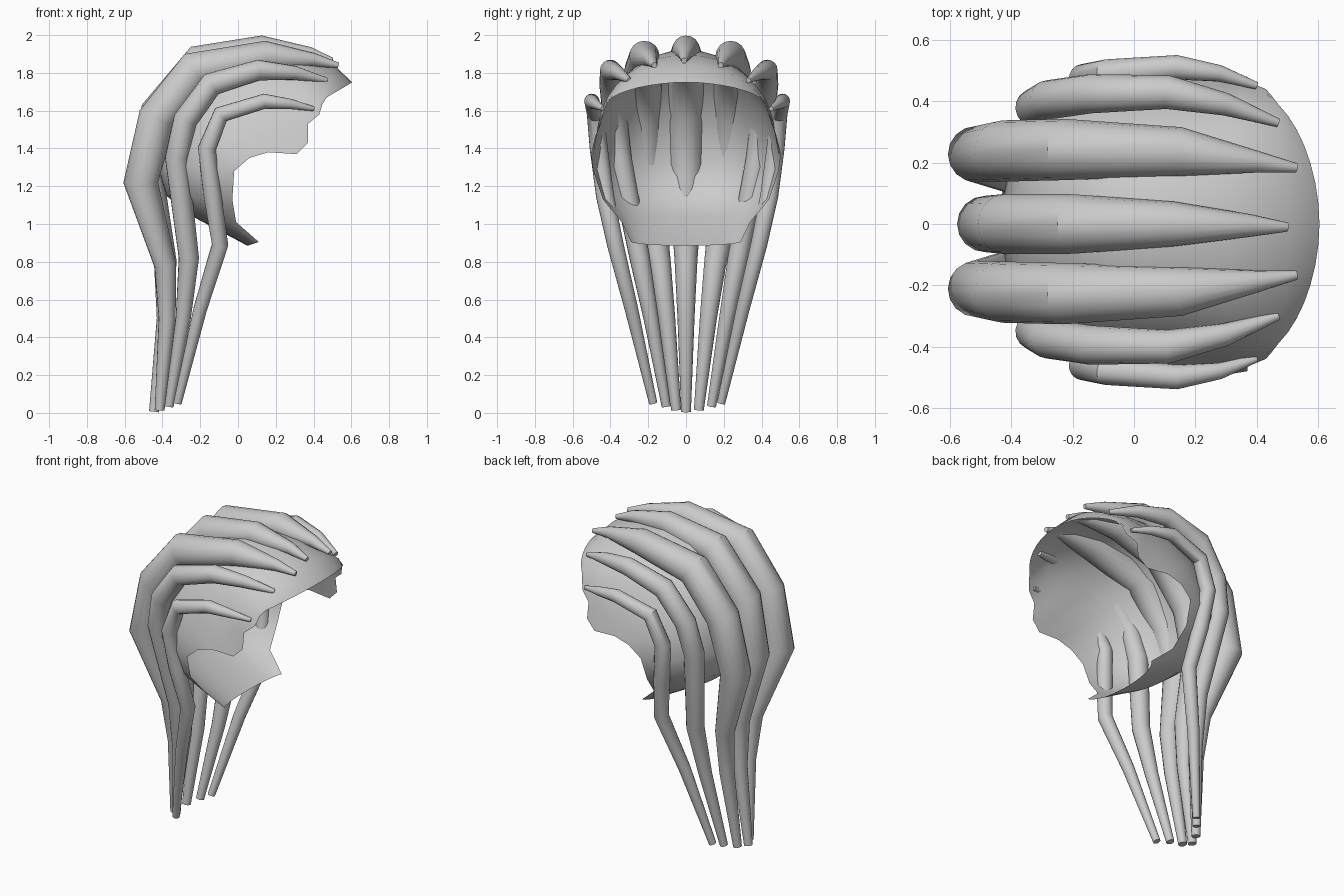
import bpy, bmesh
from math import sin, cos, radians


def activate(ob):
    bpy.ops.object.select_all(action='DESELECT')
    ob.select_set(True)
    bpy.context.view_layer.objects.active = ob


def strand(name, pts, side=1, shift=0.0):
    """Tapered round lock following (x, y, z, radius) points."""
    cu = bpy.data.curves.new(name, 'CURVE')
    cu.dimensions = '3D'
    cu.bevel_depth = 1.0
    cu.bevel_resolution = 6
    cu.use_fill_caps = True
    sp = cu.splines.new('POLY')
    sp.points.add(len(pts) - 1)
    for p, (x, y, z, r) in zip(sp.points, pts):
        p.co = (x, side * y + shift, z, 1)
        p.radius = r
    ob = bpy.data.objects.new(name, cu)
    bpy.context.collection.objects.link(ob)
    activate(ob)
    bpy.ops.object.convert(target='MESH')
    bpy.ops.object.shade_smooth_by_angle(angle=radians(40))


# Locks of hair: centre, then pairs from the crown out to the ears
strand("centre_lock", [
    (.50, -.01, 1.865, .015), (.38, -.005, 1.90, .037), (.13, 0, 1.925, .073),
    (-.20, 0, 1.855, .097), (-.42, 0, 1.59, .098), (-.485, 0, 1.25, .092),
    (-.385, 0, .80, .06), (-.385, 0, .50, .045), (-.445, 0, .006, .026)])

pairs = {
    "crown_lock": (.008, [
        (.53, .175, 1.84, .015), (.40, .195, 1.87, .036), (.15, .228, 1.89, .08),
        (-.23, .235, 1.815, .10), (-.43, .23, 1.56, .10), (-.515, .22, 1.22, .092),
        (-.385, .145, .78, .058), (-.375, .11, .50, .045), (-.415, .06, .015, .026)]),
    "side_lock": (.015, [
        (.47, .315, 1.76, .014), (.30, .375, 1.80, .037), (.11, .415, 1.815, .055),
        (-.14, .41, 1.74, .064), (-.28, .39, 1.55, .064), (-.325, .365, 1.35, .062),
        (-.26, .26, .82, .054), (-.29, .20, .50, .040), (-.365, .12, .035, .024)]),
    "ear_lock": (.006, [
        (.40, .445, 1.61, .012), (.28, .485, 1.635, .027), (.14, .505, 1.65, .040),
        (-.09, .485, 1.58, .046), (-.165, .468, 1.40, .048), (-.135, .435, 1.15, .048),
        (-.095, .38, .89, .044), (-.20, .295, .55, .036), (-.32, .18, .052, .022)]),
}
for name, (shift, pts) in pairs.items():
    strand(name + "_left", pts, 1, shift)
    strand(name + "_right", pts, -1, shift)

# Scalp cap: thin sheet lofted from the middle line to the hairline each side
spine = [(.605, 1.75), (.51, 1.84), (.32, 1.895), (.10, 1.92), (-.10, 1.885),
         (-.27, 1.76), (-.39, 1.54), (-.43, 1.32), (-.38, 1.15), (-.25, 1.045), (.05, .885)]
hairline = [(.435, .42, 1.65), (.43, .44, 1.58), (.37, .465, 1.53), (.37, .48, 1.43),
            (.31, .49, 1.37), (.16, .50, 1.38), (.06, .50, 1.35), (-.02, .49, 1.28),
            (-.03, .44, 1.13), (-.01, .34, 1.01), (.11, .29, .905)]
# How full the cap's cross-section is, row by row
fullness = [.95, 1.0, 1.03, 1.06, 1.1, 1.15, 1.15, 1.15, 1.15, 1.1, 1.0]
N = 8
bm = bmesh.new()
rows = []
for (px, pz), (ex, ey, ez), p, T in zip(spine, hairline, fullness, [radians(70)] + [radians(82)] * 10):
    row = []
    for j in range(-N, N + 1):
        t = T * j / N
        f = ((1 - cos(t)) / (1 - cos(T))) ** p
        row.append(bm.verts.new((px + (ex - px) * f, ey * sin(t) / sin(T), pz + (ez - pz) * f)))
    rows.append(row)
for a, b in zip(rows, rows[1:]):
    for j in range(2 * N):
        bm.faces.new((a[j], a[j + 1], b[j + 1], b[j]))
bmesh.ops.recalc_face_normals(bm, faces=bm.faces)
me = bpy.data.meshes.new("scalp_cap")
bm.to_mesh(me)
bm.free()
cap = bpy.data.objects.new("scalp_cap", me)
bpy.context.collection.objects.link(cap)
activate(cap)
bpy.ops.object.shade_smooth_by_angle(angle=radians(50))
